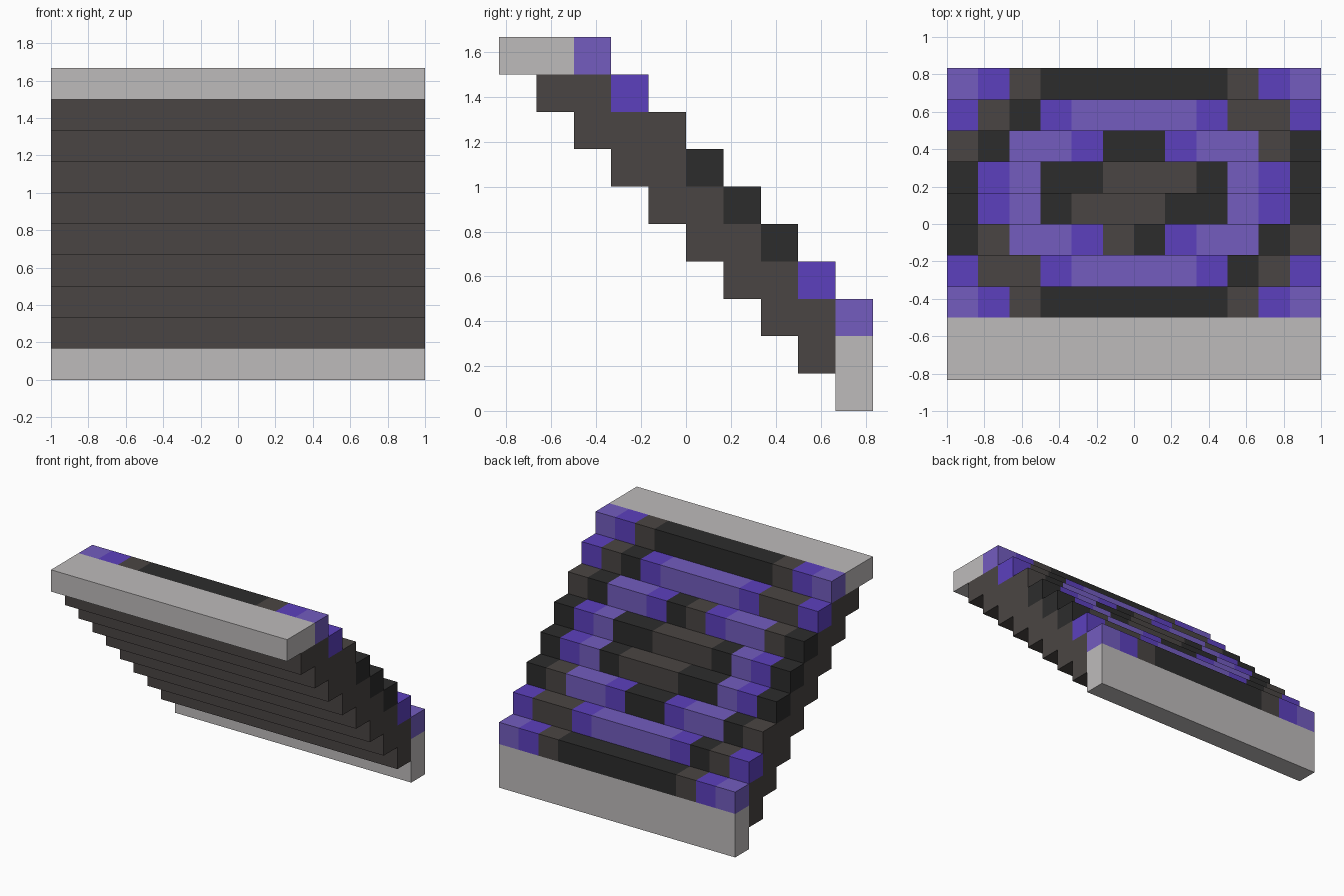
import bpy
import bmesh

old = bpy.data.objects.get("Cube")
if old:
    bpy.data.objects.remove(old, do_unlink=True)

U = 1 / 6          # one block
HALF = 6           # half the stair width, in blocks


def linear(c):
    c /= 255
    return c / 12.92 if c <= 0.04045 else ((c + 0.055) / 1.055) ** 2.4


def material(name, *rgb):
    m = bpy.data.materials.new(name)
    col = [linear(c) for c in rgb] + [1]
    m.use_nodes = True
    m.diffuse_color = col
    m.node_tree.nodes["Principled BSDF"].inputs["Base Color"].default_value = col
    return m


stone = material("light_grey_stone", 190, 187, 187)
brown = material("dark_brown", 74, 69, 67)
black = material("charcoal", 44, 44, 44)
violet = material("deep_violet", 92, 64, 190)
lilac = material("soft_violet", 115, 92, 191)


def extrude_along_x(name, profile, cuts, mats, indices):
    """Sweep a (y, z) profile through the x cuts, one material index per section."""
    bm = bmesh.new()
    rings = [[bm.verts.new((x * U, y * U, z * U)) for y, z in profile] for x in cuts]
    n = len(profile)
    for a, b, idx in zip(rings, rings[1:], indices):
        for j in range(n):
            k = (j + 1) % n
            bm.faces.new((a[j], a[k], b[k], b[j])).material_index = idx
    bm.faces.new(rings[0]).material_index = indices[0]
    bm.faces.new(rings[-1]).material_index = indices[-1]
    bmesh.ops.recalc_face_normals(bm, faces=bm.faces)
    mesh = bpy.data.meshes.new(name)
    bm.to_mesh(mesh)
    bm.free()
    for m in mats:
        mesh.materials.append(m)
    obj = bpy.data.objects.new(name, mesh)
    bpy.context.collection.objects.link(obj)
    return obj


def rect(y0, y1, z0, z1):
    return [(y0, z0), (y1, z0), (y1, z1), (y0, z1)]


# Stone landing at the top and stone base at the bottom
extrude_along_x("top_landing", rect(-5, -3, 9, 10), (-HALF, HALF), [stone], [0])
extrude_along_x("bottom_base", rect(4, 5, 0, 2), (-HALF, HALF), [stone], [0])

# Stepped support under the treads
profile = []
for i in range(1, 8):
    profile += [(5 - i, 2 + i), (4 - i, 2 + i)]
profile.append((-4, 9))
for i in range(8, 0, -1):
    profile += [(4 - i, i), (5 - i, i)]
extrude_along_x("stair_support", profile, (-HALF, HALF), [brown], [0])

# Patterned treads, lowest first: B brown, K charcoal, V deep violet, P soft violet
PATTERN = [
    "PVBKKKKKKBVP",
    "VBKVPPPPVBBV",
    "BKPPVKKVPPBK",
    "KVPKKBBBKPVK",
    "KVPKBBBKKPVK",
    "KBPPVBKVPPKB",
    "VBBVPPPPVKBV",
    "PVBKKKKKKBVP",
]
for i, row in enumerate(PATTERN):
    # Merge neighbouring blocks of one colour into a single section
    starts = [c for c in range(len(row)) if c == 0 or row[c] != row[c - 1]]
    cuts = [c - HALF for c in starts] + [HALF]
    extrude_along_x(f"tread_{i + 1}", rect(4 - i, 5 - i, 2 + i, 3 + i), cuts,
                    [brown, black, violet, lilac],
                    ["BKVP".index(row[c]) for c in starts])
